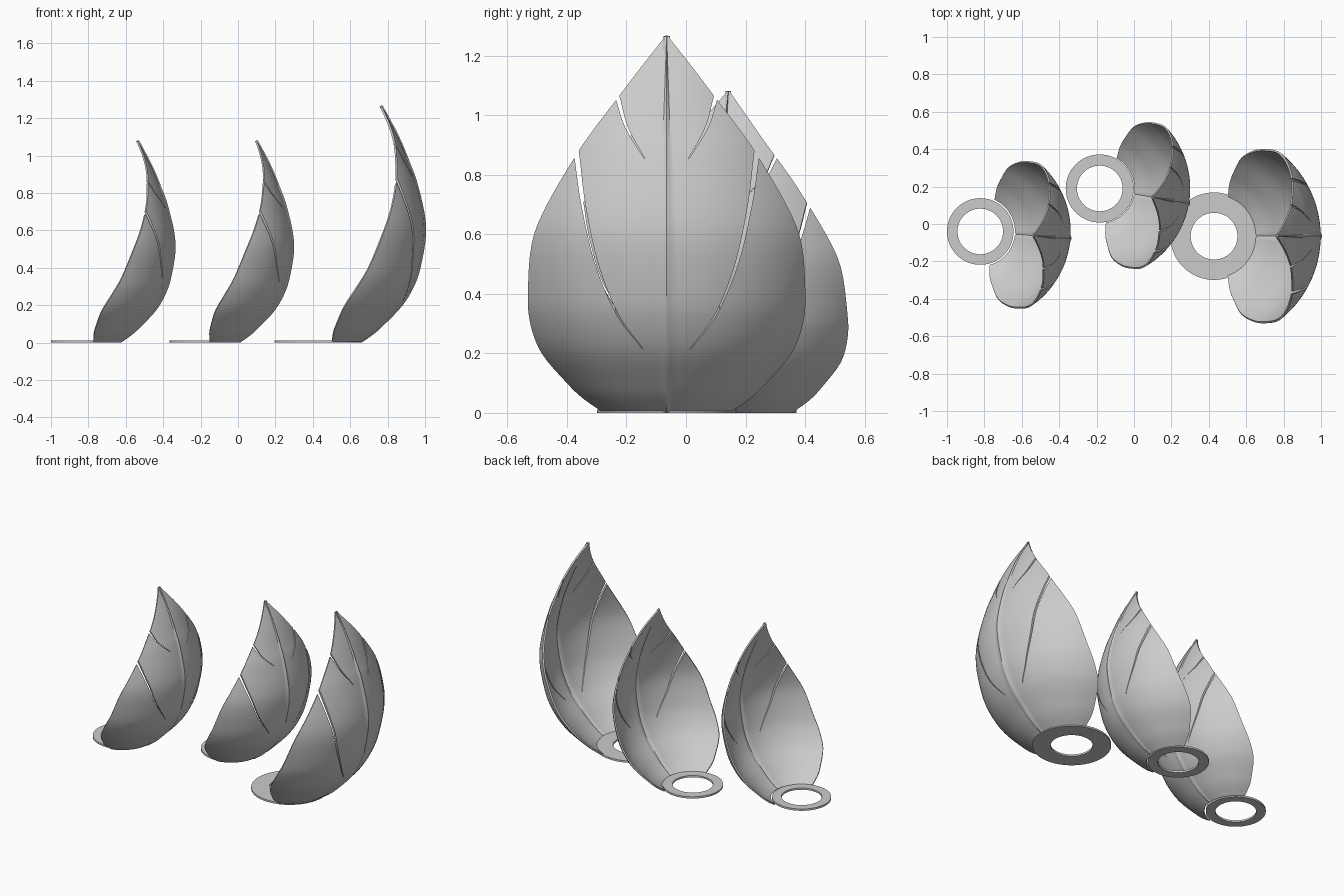
import bpy, bmesh, math
from mathutils import Vector

cube = bpy.data.objects.get("Cube")
if cube:
    bpy.data.objects.remove(cube, do_unlink=True)

grey = bpy.data.materials.new("plain_grey")
grey.use_nodes = True
grey.diffuse_color = (0.6, 0.6, 0.6, 1)
grey.node_tree.nodes["Principled BSDF"].inputs["Base Color"].default_value = (0.6, 0.6, 0.6, 1)


def smooth_path(points, steps):
    """Catmull-Rom curve through the points."""
    p = [Vector(q) for q in points]
    p = [p[0] * 2 - p[1]] + p + [p[-1] * 2 - p[-2]]
    out = []
    for a, b, c, d in zip(p, p[1:], p[2:], p[3:]):
        for s in range(steps):
            t = s / steps
            out.append(b + ((c - a) * t + (a * 2 - b * 5 + c * 4 - d) * t**2
                            + (b * 3 - a - c * 3 + d) * t**3) / 2)
    return out + [p[-2]]


def add_object(name, bm):
    mesh = bpy.data.meshes.new(name)
    bm.to_mesh(mesh)
    bm.free()
    mesh.materials.append(grey)
    obj = bpy.data.objects.new(name, mesh)
    bpy.context.collection.objects.link(obj)
    return obj


# Leaf: height, radius about the ring axis, half width
PROFILE = [(0, .225, .212), (.05, .295, .283), (.1, .35, .335), (.2, .445, .42),
           (.3, .505, .458), (.4, .54, .466), (.57, .569, .453), (.7, .56, .402),
           (.865, .52, .305), (.95, .489, .247), (1.06, .445, .163),
           (1.15, .402, .095), (1.267, .338, .003)]
HALF = [.02, .045, .07] + [.07 + .93 * i / 18 for i in range(1, 19)]
COLUMNS = [-u for u in reversed(HALF)] + [0] + HALF

# Slits: half width and height, from the rim inward
LARGE_SLITS = [[(.315, .93), (.302, .865), (.28, .7), (.235, .5), (.165, .33), (.08, .215)],
               [(.185, 1.11), (.165, 1.06), (.135, .96), (.075, .855)]]
SMALL_SLITS = [[(.355, .88), (.335, .82), (.31, .7), (.26, .54), (.2, .43), (.13, .33)],
               [(.225, 1.06), (.2, 1.0), (.165, .92), (.09, .845)]]


def slit_cutter(name, slits):
    bm = bmesh.new()
    for path in slits:
        curve = smooth_path(path, 5)
        for side in (-1, 1):
            rings = []
            for i, (w, z) in enumerate(curve):
                h = .0095 * (1 - i / (len(curve) - 1)) + .0012
                rings.append([bm.verts.new((x, side * (w + e), z))
                              for x, e in ((.1, -h), (.1, h), (.8, h), (.8, -h))])
            for a, b in zip(rings, rings[1:]):
                for k in range(4):
                    bm.faces.new((a[k], a[(k + 1) % 4], b[(k + 1) % 4], b[k]))
            bm.faces.new(rings[0])
            bm.faces.new(rings[-1])
    bmesh.ops.recalc_face_normals(bm, faces=bm.faces)
    cutter = add_object(name, bm)
    cutter.hide_render = True
    return cutter


def make_leaf(name, slits, centre, scale, turn):
    bm = bmesh.new()
    rows = []
    for z, r, w in smooth_path(PROFILE, 4):
        spread = math.asin(min(w / r, 1))
        row = []
        for u in COLUMNS:
            # raised midrib along the spine
            rr = r + .008 * max(0, 1 - abs(u) / .045)
            row.append(bm.verts.new((rr * math.cos(u * spread), rr * math.sin(u * spread), z)))
        rows.append(row)
    for a, b in zip(rows, rows[1:]):
        for j in range(len(a) - 1):
            bm.faces.new((a[j], a[j + 1], b[j + 1], b[j]))
    leaf = add_object(name, bm)
    shell = leaf.modifiers.new("shell", "SOLIDIFY")
    shell.thickness = .011
    shell.offset = -1
    cutter = slit_cutter(name + "_slit_cutter", slits)
    cut = leaf.modifiers.new("slits", "BOOLEAN")
    cut.operation = "DIFFERENCE"
    cut.solver = "EXACT"
    cut.object = cutter
    # bake the cuts, then drop the helper
    graph = bpy.context.evaluated_depsgraph_get()
    baked = bpy.data.meshes.new_from_object(leaf.evaluated_get(graph))
    leaf.modifiers.clear()
    leaf.data = baked
    bpy.data.objects.remove(cutter, do_unlink=True)
    leaf.location = (*centre, 0)
    leaf.scale = scale
    leaf.rotation_euler.z = math.radians(turn)
    return leaf


def make_ring(name, centre, outer, inner, sides=64):
    bm = bmesh.new()
    section = [(inner, 0), (outer, 0), (outer, .012), (inner, .012)]
    loops = []
    for i in range(sides):
        a = math.tau * i / sides
        loops.append([bm.verts.new((r * math.cos(a), r * math.sin(a), z)) for r, z in section])
    for i in range(sides):
        a, b = loops[i], loops[(i + 1) % sides]
        for k in range(4):
            bm.faces.new((a[k], b[k], b[(k + 1) % 4], a[(k + 1) % 4]))
    bmesh.ops.recalc_face_normals(bm, faces=bm.faces)
    ring = add_object(name, bm)
    ring.location = (*centre, 0)
    return ring


SMALL = (.848, .848, .854)
PARTS = [("large", LARGE_SLITS, (.428, -.065), (1, 1, 1), 0, .234, .125),
         ("middle", SMALL_SLITS, (-.183, .19), SMALL, -9.5, .182, .122),
         ("small", SMALL_SLITS, (-.822, -.04), SMALL, -4.5, .178, .122)]

made = []
for name, slits, centre, scale, turn, outer, inner in PARTS:
    made.append(make_leaf(name + "_leaf", slits, centre, scale, turn))
    made.append(make_ring(name + "_base_ring", centre, outer, inner))

# Smooth shading with crisp rims
bpy.ops.object.select_all(action="DESELECT")
for obj in made:
    obj.select_set(True)
bpy.context.view_layer.objects.active = made[0]
bpy.ops.object.shade_smooth_by_angle(angle=math.radians(30))
